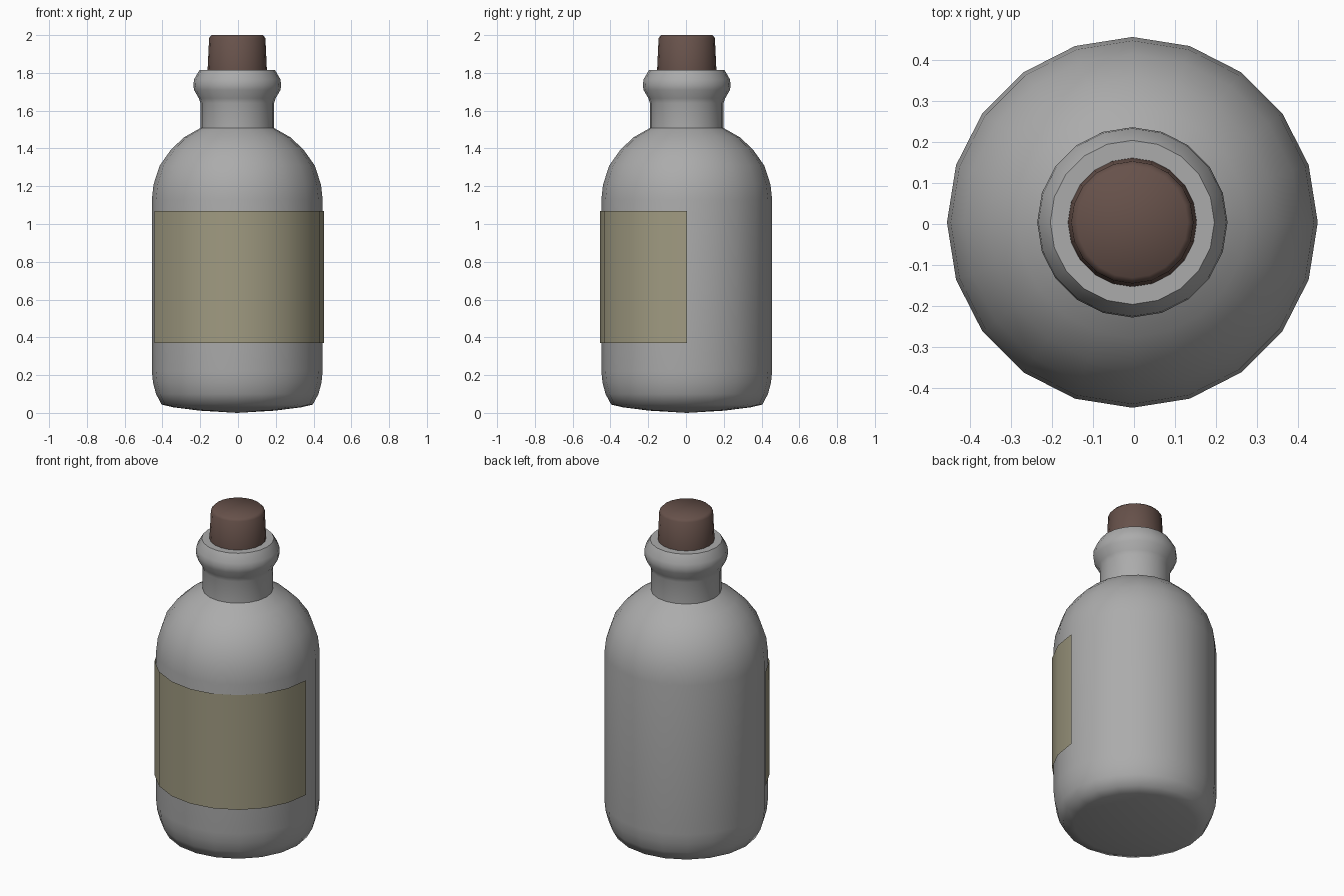
import bpy, bmesh
from math import cos, sin, tau

SIDES = 20
CENTRE = (-0.004, 0.004, 0)

if "Cube" in bpy.data.objects:
    bpy.data.objects.remove(bpy.data.objects["Cube"])


def material(name, rgb):
    mat = bpy.data.materials.new(name)
    mat.use_nodes = True
    mat.diffuse_color = (*rgb, 1)
    shader = mat.node_tree.nodes["Principled BSDF"]
    shader.inputs["Base Color"].default_value = (*rgb, 1)
    shader.inputs["Roughness"].default_value = 0.7
    return mat


def lathe(name, profile, mat, first=0, steps=SIDES, sharp=3.1):
    """Turn a bottom-to-top (radius, z) profile about the vertical axis."""
    bm = bmesh.new()
    rings = []
    for i in range(steps + 1):
        a = tau * (first + i) / SIDES
        rings.append([bm.verts.new((r * cos(a), r * sin(a), z)) for r, z in profile])
    for here, after in zip(rings, rings[1:]):
        for j in range(len(profile) - 1):
            bm.faces.new((here[j], after[j], after[j + 1], here[j + 1]))
    # Weld the seam and collapse the poles
    bmesh.ops.remove_doubles(bm, verts=bm.verts, dist=1e-5)
    mesh = bpy.data.meshes.new(name)
    bm.to_mesh(mesh)
    bm.free()
    mesh.materials.append(mat)
    obj = bpy.data.objects.new(name, mesh)
    obj.location = CENTRE
    bpy.context.collection.objects.link(obj)
    bpy.ops.object.select_all(action='DESELECT')
    obj.select_set(True)
    bpy.context.view_layer.objects.active = obj
    bpy.ops.object.shade_smooth_by_angle(angle=sharp)
    return obj


glass = material("grey glass", (0.41, 0.41, 0.41))
cork = material("brown cork", (0.135, 0.083, 0.069))
paper = material("tan paper", (0.35, 0.325, 0.22))

# Body with a slightly domed base and rounded shoulders
lathe("bottle_body", [
    (0, 0), (0.2, 0.012), (0.34, 0.03), (0.4, 0.044),
    (0.43, 0.1), (0.446, 0.16), (0.452, 0.22), (0.452, 1.13),
    (0.443, 1.21), (0.41, 1.31), (0.35, 1.395), (0.28, 1.46),
    (0.195, 1.508)], glass)

# Neck with a flared collar and a flat mouth
lathe("bottle_neck", [
    (0.195, 1.508), (0.195, 1.64), (0.203, 1.665), (0.229, 1.71),
    (0.232, 1.735), (0.229, 1.765), (0.2, 1.815), (0, 1.815)], glass, sharp=0.8)

# Tapered stopper with a softened top edge
lathe("cork_stopper", [
    (0, 1.79), (0.157, 1.79), (0.157, 1.815), (0.149, 1.985),
    (0.135, 2), (0, 2)], cork)

# Paper label wrapped round the front, one facet short of half way
lathe("paper_label", [(0.46, 0.37), (0.46, 1.07)], paper,
      first=-SIDES // 2 + 1, steps=SIDES // 2 - 1)
